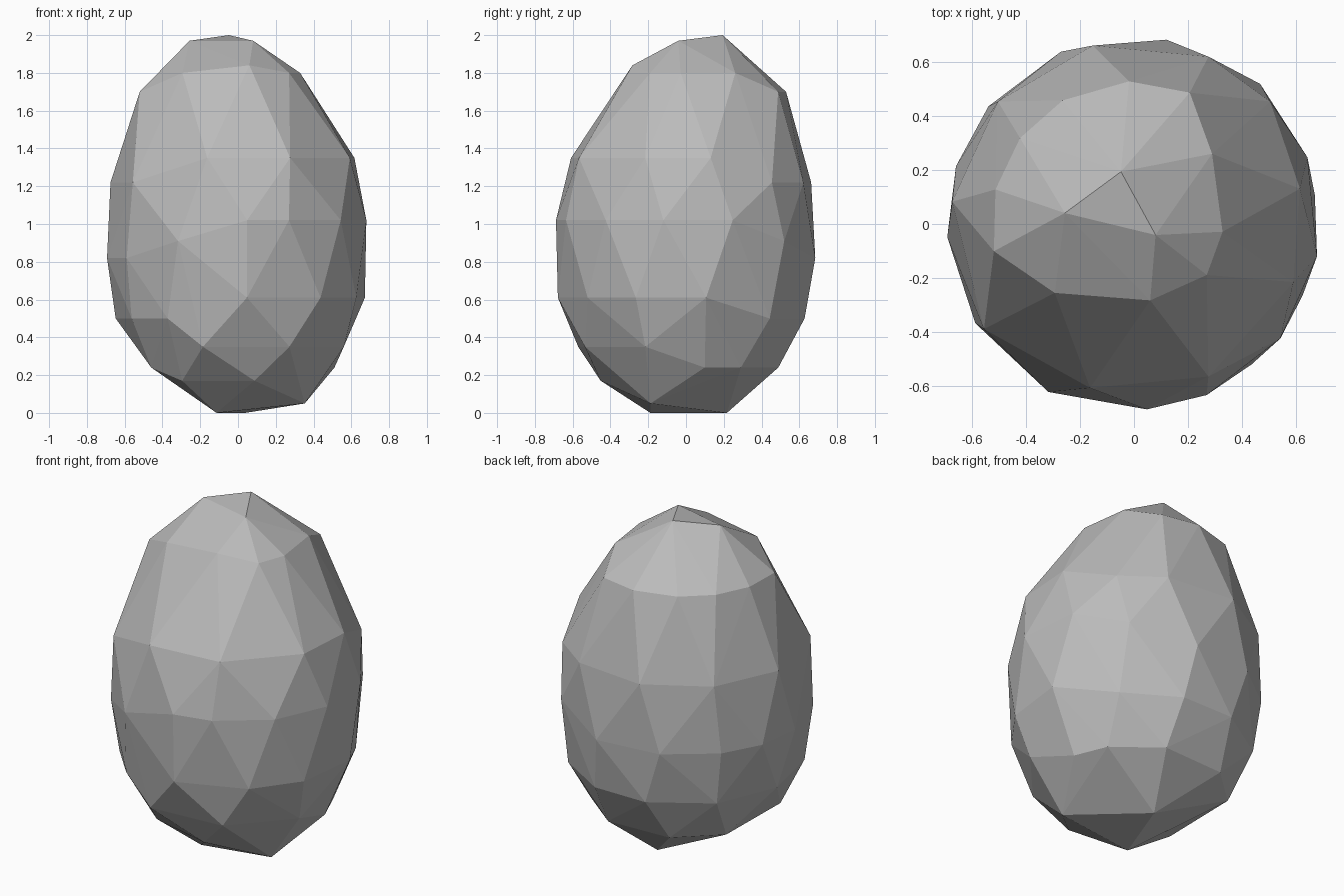
import bpy
import bmesh
from math import cos, sin, radians

default_cube = bpy.data.objects.get("Cube")
if default_cube:
    bpy.data.objects.remove(default_cube, do_unlink=True)


def make_material(name, colour):
    material = bpy.data.materials.new(name)
    material.use_nodes = True
    material.diffuse_color = colour
    material.node_tree.nodes["Principled BSDF"].inputs["Base Color"].default_value = colour
    return material


# Uneven egg profile: height, radius, and the directions of the corners chipped at that level
top_levels = [
    (2, .2, [104]),
    (1.97, .26, [171]),
    (1.97, .09, [-27]),
    (1.84, .29, [-78]),
    (1.8, .33, [-5, -35]),
    (1.8, .39, [42, 221]),
    (1.7, .53, [67, 92, 120, 143, 166, 191]),
]
middle_levels = [
    (1.35, .63, [-105, -64, -20, 12]),
    (1.22, .68, [42, 66, 103, 138, 173, 215]),
    (1.02, .69, [-86, -67, -38, -10, 21]),
    (.91, .7, [-117, 48]),
    (.82, .695, [80, 113, 141, 162, 184, 212]),
]
bottom_levels = [
    (.61, .68, [-86, -50, -23, 9]),
    (.5, .65, [43, 75, 105, 140, 175, 210, 235]),
    (.35, .6, [-108, -63, -21]),
    (.24, .52, [11, 34, 70, 115, 150, 208]),
    (.17, .46, [-79, 230]),
    (.05, .4, [-28]),
    (0, .22, [-121, 80]),
]


def add_corners(bm, levels):
    for height, radius, directions in levels:
        for direction in directions:
            angle = radians(direction)
            bm.verts.new((radius * cos(angle), radius * sin(angle), height))


# Stone body: the faceted skin stretched around all corners
bm = bmesh.new()
for levels in (top_levels, middle_levels, bottom_levels):
    add_corners(bm, levels)
hull = bmesh.ops.convex_hull(bm, input=bm.verts)
unused = {item for key in ("geom_interior", "geom_unused") for item in hull[key]}
loose = [item for item in unused if isinstance(item, bmesh.types.BMVert)]
bmesh.ops.delete(bm, geom=loose, context="VERTS")
bmesh.ops.recalc_face_normals(bm, faces=bm.faces)

mesh = bpy.data.meshes.new("stone_body")
bm.to_mesh(mesh)
bm.free()
mesh.materials.append(make_material("stone_grey", (.5, .5, .5, 1)))
stone_body = bpy.data.objects.new("stone_body", mesh)
bpy.context.collection.objects.link(stone_body)
